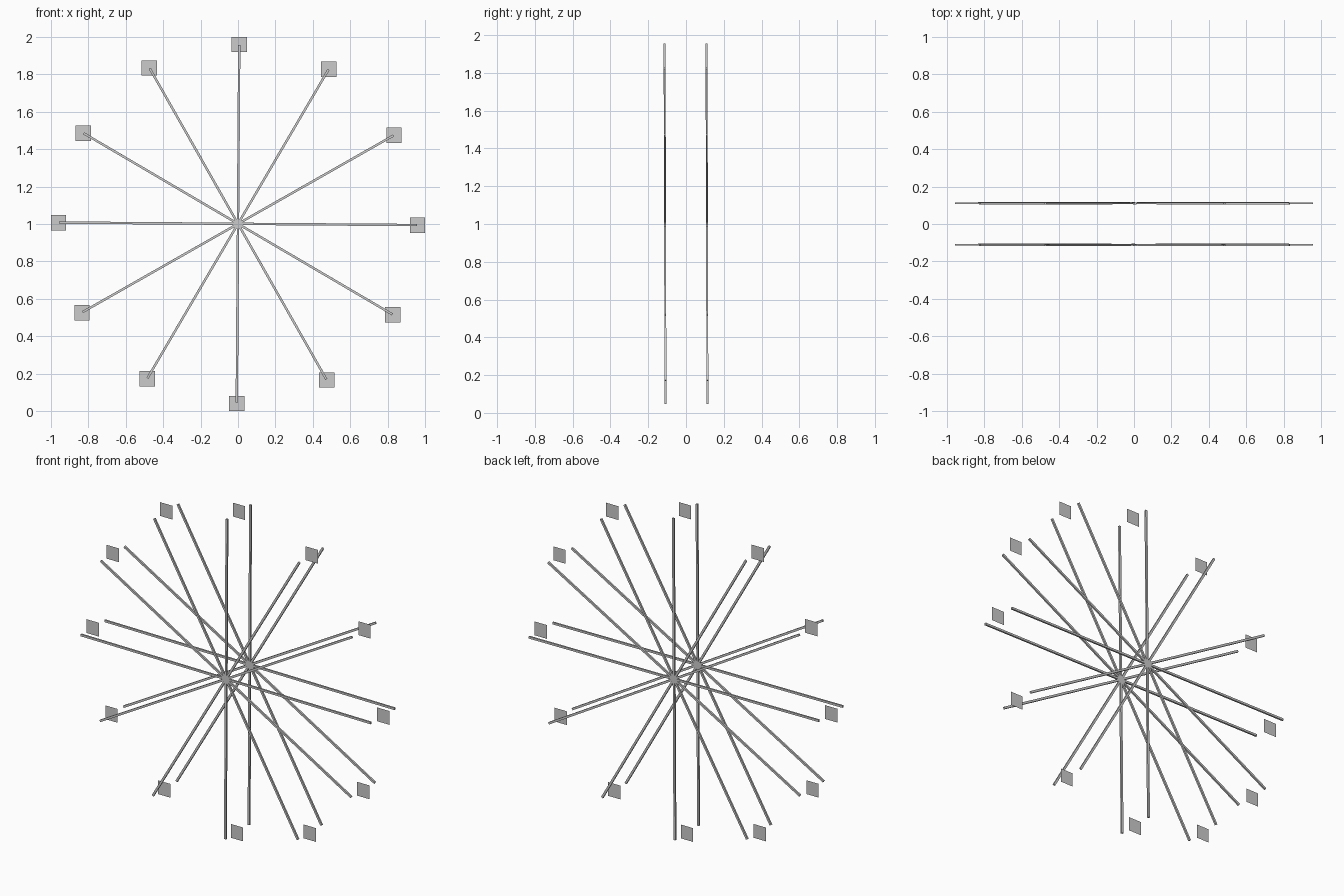
import bpy, bmesh
from math import sin, cos, pi, radians
from mathutils import Matrix, Vector

if "Cube" in bpy.data.objects:
    bpy.data.objects.remove(bpy.data.objects["Cube"])

CENTER_Z, RADIUS, SIDE_Y = 1.0, 0.958, 0.111
COUNT, TWIST, LEAN = 12, radians(0.4), radians(0.15)


def make_object(name, bm):
    mesh = bpy.data.meshes.new(name)
    bm.to_mesh(mesh)
    bm.free()
    obj = bpy.data.objects.new(name, mesh)
    bpy.context.collection.objects.link(obj)
    return obj


# Two fans of thin spokes, each bar spanning the full diameter
for name, y in (("front_spokes", -SIDE_Y), ("back_spokes", SIDE_Y)):
    bm = bmesh.new()
    for i in range(COUNT // 2):
        place = (Matrix.Translation((0, y, CENTER_Z + 0.001))
                 @ Matrix.Rotation(LEAN, 4, 'X')
                 @ Matrix.Rotation(2 * pi * i / COUNT + TWIST, 4, 'Y')
                 @ Matrix.Diagonal((0.0125, 0.01, 2 * 0.955, 1)))
        bmesh.ops.create_cube(bm, size=1, matrix=place)
    make_object(name, bm)

# Upright square cabin panels hanging between the spoke ends
for i in range(COUNT):
    a = 2 * pi * i / COUNT + TWIST
    bm = bmesh.new()
    bmesh.ops.create_grid(bm, x_segments=1, y_segments=1, size=0.041,
                          matrix=Matrix.Rotation(pi / 2, 4, 'X'))
    panel = make_object(f"cabin_panel_{i + 1}", bm)
    panel.location = Vector((RADIUS * sin(a), 0, CENTER_Z + RADIUS * cos(a)))
